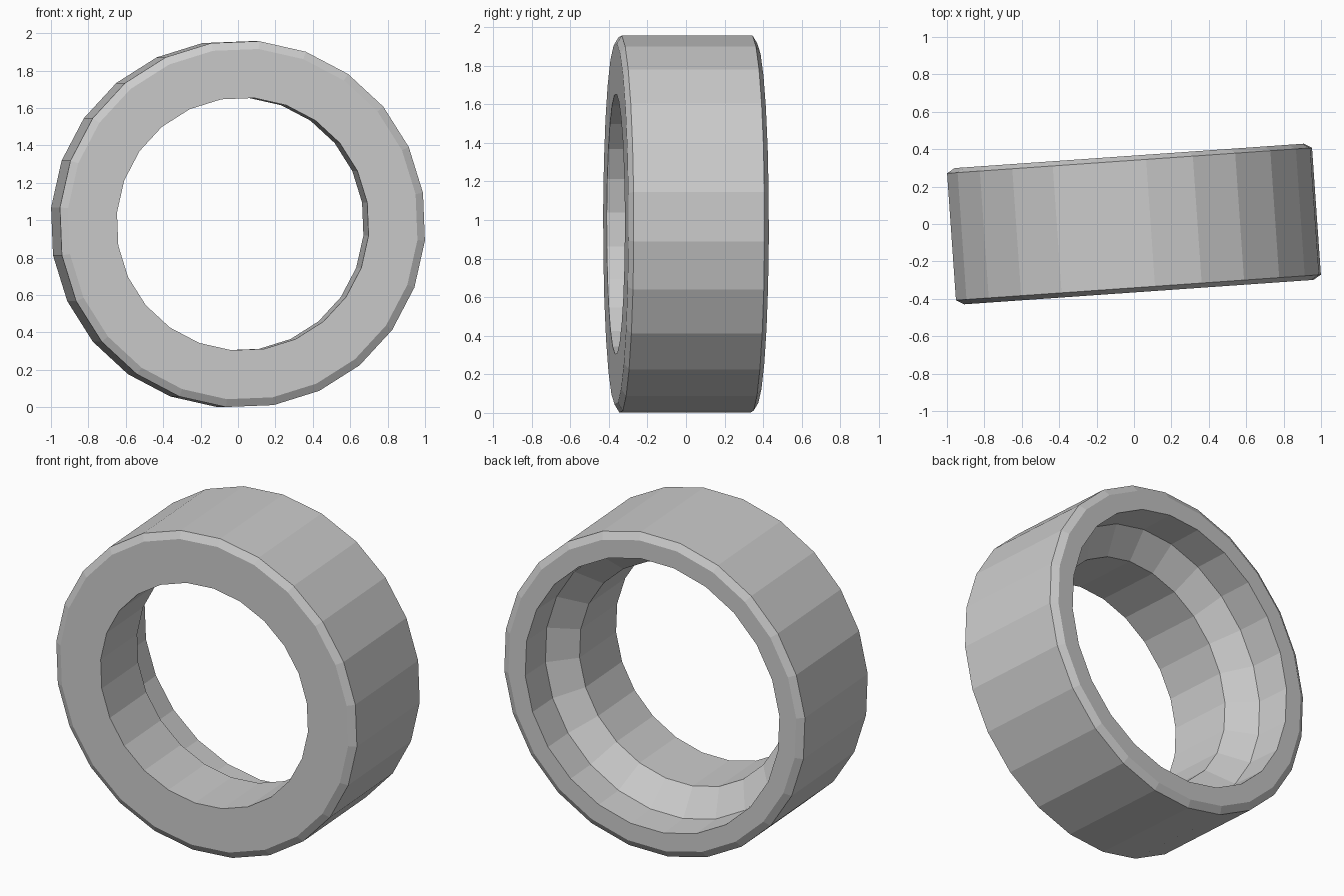
import bpy, bmesh, math

cube = bpy.data.objects.get("Cube")
if cube:
    bpy.data.objects.remove(cube, do_unlink=True)

SIDES = 24
SPIN = math.radians(9.8)
TURN = math.radians(4)

# Plain grey material
grey = bpy.data.materials.new("plain grey")
grey.use_nodes = True
colour = (0.6, 0.6, 0.6, 1)
grey.diffuse_color = colour
grey.node_tree.nodes["Principled BSDF"].inputs["Base Color"].default_value = colour

# Closed cross-section of the ring: radius, position along the axis
profile = [
    (0.94, -0.365), (0.982, -0.34), (0.982, 0.34), (0.94, 0.365),  # bevelled outside
    (0.83, 0.365), (0.825, 0.155),                                 # wide rear bore
    (0.677, 0.03), (0.677, -0.365),                                # cone and narrow front bore
]

# Sweep the section round the axis
bm = bmesh.new()
rings = []
for i in range(SIDES):
    a = SPIN + math.tau * i / SIDES
    rings.append([bm.verts.new((r * math.cos(a), y, r * math.sin(a))) for r, y in profile])
for i in range(SIDES):
    here, there = rings[i], rings[(i + 1) % SIDES]
    for j in range(len(profile)):
        k = (j + 1) % len(profile)
        bm.faces.new((here[j], here[k], there[k], there[j]))
bmesh.ops.recalc_face_normals(bm, faces=bm.faces)

mesh = bpy.data.meshes.new("hollow_ring")
bm.to_mesh(mesh)
bm.free()
mesh.materials.append(grey)

# Stand the ring on the ground, turned slightly
ring = bpy.data.objects.new("hollow_ring", mesh)
ring.location.z = 0.979
ring.rotation_euler.z = TURN
bpy.context.collection.objects.link(ring)
